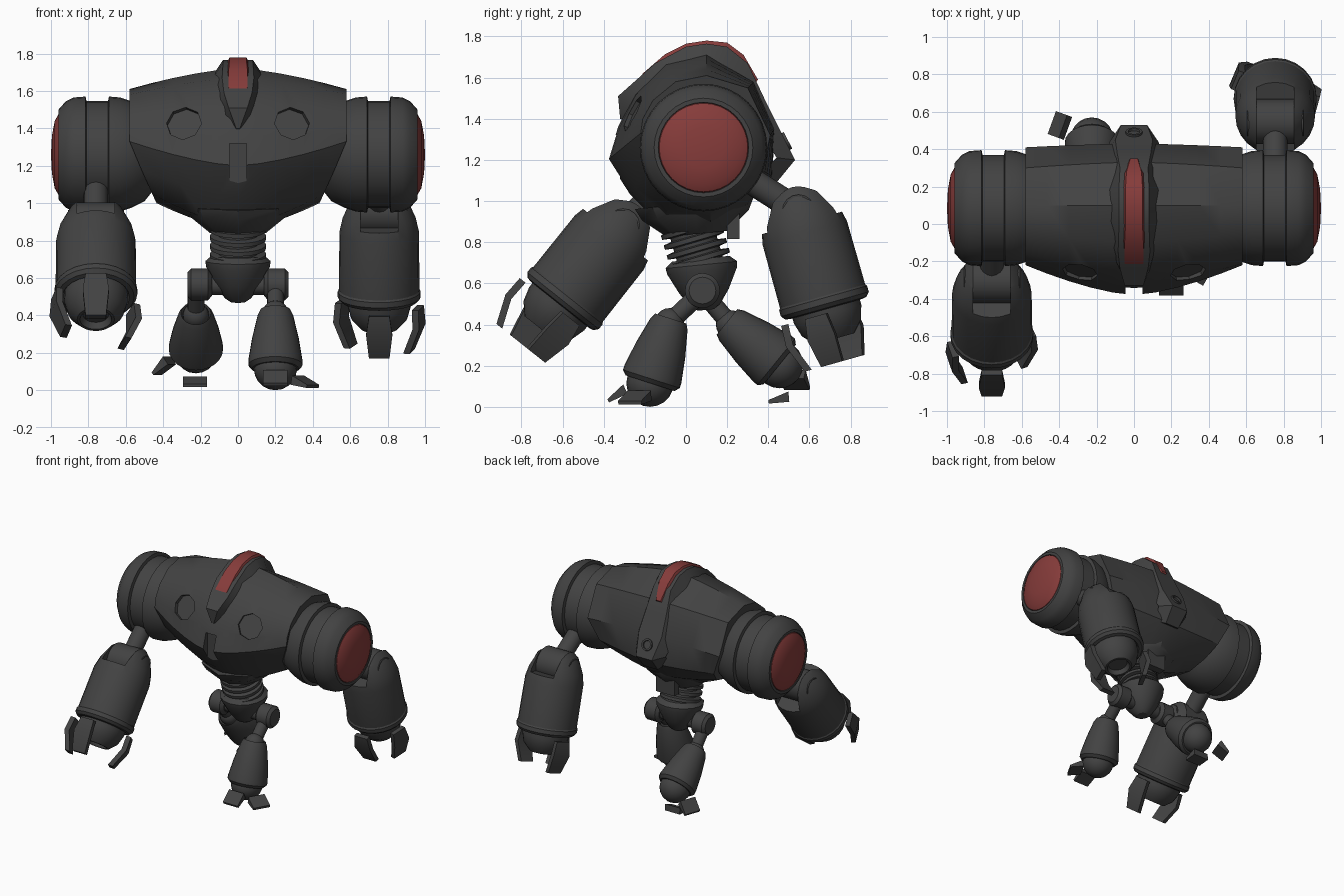
import bpy, bmesh
from math import sin, cos, pi, radians
from mathutils import Vector, Matrix

cube = bpy.data.objects.get("Cube")
if cube:
    bpy.data.objects.remove(cube)


def material(name, rgb):
    m = bpy.data.materials.new(name)
    m.use_nodes = True
    m.diffuse_color = (*rgb, 1)
    m.node_tree.nodes["Principled BSDF"].inputs["Base Color"].default_value = (*rgb, 1)
    return m


GREY = material("dark_grey_metal", (0.055, 0.055, 0.055))
RED = material("dull_red_glass", (0.24, 0.045, 0.043))
parts = []


def loft(name, rings, mat=GREY):
    """Skin a list of equal-sized point rings and cap both ends."""
    bm = bmesh.new()
    loops = [[bm.verts.new(p) for p in ring] for ring in rings]
    n = len(loops[0])
    for a, b in zip(loops, loops[1:]):
        for i in range(n):
            j = (i + 1) % n
            bm.faces.new((a[i], a[j], b[j], b[i]))
    bm.faces.new(loops[0])
    bm.faces.new(loops[-1])
    bmesh.ops.remove_doubles(bm, verts=bm.verts, dist=1e-5)
    bmesh.ops.recalc_face_normals(bm, faces=bm.faces)
    mesh = bpy.data.meshes.new(name)
    bm.to_mesh(mesh)
    bm.free()
    mesh.materials.append(mat)
    ob = bpy.data.objects.new(name, mesh)
    bpy.context.collection.objects.link(ob)
    parts.append(ob)
    return ob


def revolve(name, profile, origin, axis, mat=GREY, segs=24):
    """Turn (radius, distance) pairs about an axis."""
    q = Vector(axis).to_track_quat('Z', 'Y')
    o = Vector(origin)
    return loft(name, [[o + q @ Vector((r * cos(2 * pi * i / segs), r * sin(2 * pi * i / segs), t))
                        for i in range(segs)] for r, t in profile], mat)


def rod(name, a, b, r, segs=16):
    d = Vector(b) - Vector(a)
    return revolve(name, [(r, 0), (r, d.length)], a, d, segs=segs)


def ball(name, centre, r):
    prof = [(r * sin(pi * k / 10), -r * cos(pi * k / 10)) for k in range(11)]
    return revolve(name, prof, centre, (0, 0, 1), segs=20)


def block(name, centre, size, rot=None, taper=1.0):
    """Box whose local -y end is scaled in height by taper."""
    rot = rot or Matrix.Identity(3)
    x, y, z = (s / 2 for s in size)
    c = Vector(centre)
    rings = [[c + rot @ Vector(p) for p in ((-x, s * y, -z), (x, s * y, -z), (x, s * y, top), (-x, s * y, top))]
             for s, top in ((-1, -z + 2 * z * taper), (1, z))]
    return loft(name, rings)


def cut(target, cutter):
    mod = target.modifiers.new("cut", 'BOOLEAN')
    mod.operation = 'DIFFERENCE'
    mod.object = cutter
    bpy.context.view_layer.objects.active = target
    bpy.ops.object.modifier_apply(modifier=mod.name)
    parts.remove(cutter)
    bpy.data.objects.remove(cutter)


# Torso: barrel skinned from a middle section to slanted ends
mid = [(.1, 1.72), (-.1, 1.67), (-.25, 1.52), (-.33, 1.36), (-.38, 1.2), (-.27, 1.03),
       (-.12, .88), (.12, .86), (.3, .98), (.42, 1.12), (.43, 1.35), (.33, 1.58)]
end = [(.1, 1.61), (-.05, 1.58), (-.16, 1.49), (-.21, 1.4), (-.22, 1.33), (-.18, 1.18),
       (-.05, 1.05), (.12, 1.0), (.27, 1.05), (.37, 1.15), (.41, 1.32), (.3, 1.55)]
rings = []
for k in range(-5, 6):
    s = k / 5
    f = abs(s) ** 1.5
    rings.append([(s * (.58 - max(0, 1.32 - e[1]) * .45), m[0] + (e[0] - m[0]) * f, m[1] + (e[1] - m[1]) * f)
                  for m, e in zip(mid, end)])
torso = loft("torso", rings)
for s in (-1, 1):
    n = Vector((s * .2, -.87, .45)).normalized()
    p = Vector((s * .29, -.265, 1.43))
    cut(torso, rod("chest_cutter", p - n * .03, p + n * .08, .095, 8))
cut(torso, block("notch_cutter", (0, -.38, 1.19), (.09, .12, .26)))


# Crest ridge running over the torso and down the back
def ridge(name, rows, depth, mat):
    rings = []
    for y, z, top, base in rows:
        inward = Vector((0, .1 - y, 1.25 - z)).normalized() * depth
        p = Vector((0, y, z))
        q = p + inward
        rings.append([(-base, q.y, q.z), (-top, p.y, p.z), (top, p.y, p.z), (base, q.y, q.z)])
    loft(name, rings, mat)


ridge("crest_frame", [(-.32, 1.40, .01, .02), (-.33, 1.51, .05, .07), (-.24, 1.59, .075, .11),
                      (-.15, 1.67, .085, .13), (0, 1.75, .08, .14), (.1, 1.765, .08, .14),
                      (.2, 1.75, .08, .13), (.3, 1.67, .075, .11), (.38, 1.5, .09, .15),
                      (.45, 1.36, .1, .16), (.53, 1.2, .07, .13), (.44, 1.09, .06, .1)], .09, GREY)
ridge("crest_glass", [(-.27, 1.52, .02, .03), (-.21, 1.62, .05, .06), (-.1, 1.715, .05, .06),
                      (0, 1.765, .045, .06), (.1, 1.78, .045, .06), (.2, 1.77, .045, .06),
                      (.28, 1.71, .04, .055), (.35, 1.59, .02, .03)], .03, RED)
revolve("back_port", [(.045, -.03), (.045, .012), (.032, .012), (.03, 0)], (0, .485, 1.29), (0, .89, .45), segs=12)

# Waist: collar, coiled spine, pelvis
revolve("waist_collar", [(.29, 0), (.26, .06), (.15, .15)], (0, .04, .99), (0, .1, -1), segs=8)
block("rear_flap", (0, .23, .9), (.16, .06, .17))
spine_dir = Vector((0, .28, -.96))
spring = [(.11, -.06)]
for k in range(5):
    t = k * .05
    spring += [(.11, t), (.15, t + .006), (.15, t + .028), (.11, t + .034)]
revolve("spine_coils", spring, (0, .02, .88), spine_dir)
revolve("pelvis", [(.14, -.03), (.175, 0), (.17, .03), (.12, .13), (.07, .2), (.04, .22)],
        (0, .075, .69), (0, .1, -1), segs=16)

# Shoulders, mirrored
for side, s in (("right", -1), ("left", 1)):
    revolve(side + "_shoulder", [(.2, .46), (.25, .5), (.285, .57), (.305, .63), (.31, .69), (.285, .695),
                                 (.285, .81), (.31, .815), (.305, .88), (.285, .92), (.24, .96),
                                 (.22, .96), (.215, .94)], (0, .085, 1.26), (s, 0, 0), segs=32)
    revolve(side + "_shoulder_glass", [(.22, .945), (.215, .96), (.18, .98), (.1, .995), (0, 1)],
            (0, .085, 1.26), (s, 0, 0), RED, 32)
    rod(side + "_hip_axle", (0, .08, .56), (s * .16, .08, .56), .05)
    revolve(side + "_hip", [(.06, .14), (.085, .16), (.085, .25), (.065, .27)], (0, .08, .565), (s, 0, 0), segs=20)


# Arms: forearm barrel with slotted top, elbow, link, palm, three fingers
def arm(side, s, wrist, d):
    w, d, x = Vector(wrist), Vector(d).normalized(), Vector((s, 0, 0))
    n = Vector((0, d.z, -d.y))
    barrel = revolve(side + "_forearm", [(.16, .03), (.18, -.005), (.205, 0), (.222, .02), (.222, .05), (.215, .06),
                                         (.213, .38), (.195, .46), (.15, .56), (.1, .61)], w, -d)
    rot = Matrix((x, n, d)).transposed()
    cut(barrel, block("slot_cutter", w - d * .57, (.2, .6, .28), rot))
    elbow = w - d * .49
    rod(side + "_elbow", elbow - x * .1, elbow + x * .1, .12, 20)
    rod(side + "_elbow_pin", elbow - x * .15, elbow + x * .15, .08)
    rod(side + "_upper_arm", elbow, (w.x, .08, 1.25), .065)
    revolve(side + "_palm", [(.17, -.06), (.17, .03), (.15, .1), (.1, .155), (.085, .155), (.07, .12)], w, d)
    for fname, a in (("front", 90), ("outer", 15), ("inner", -22)):
        ca, sa = cos(radians(a)), sin(radians(a))
        if fname == "inner":
            ca = -ca
        out = x * ca + n * sa
        tan = out.cross(d)
        loft(side + "_" + fname + "_finger",
             [[w + out * (r + u * .018) + d * t + tan * (v * hw) for u, v in ((-1, -1), (1, -1), (1, 1), (-1, 1))]
              for r, t, hw in ((.215, .025, .055), (.22, .13, .07), (.165, .27, .055))])


arm("right", -1, (-.76, -.61, .5), (0, -.62, -.78))
arm("left", 1, (.755, .68, .48), (0, .27, -.96))


# Legs: thigh link, knee, flared shin, round foot
def leg(side, x, knee, ankle):
    k, a = Vector((x, *knee)), Vector((x, *ankle))
    d = a - k
    L = d.length
    rod(side + "_thigh", (x, .08, .56), k, .045)
    ball(side + "_knee", k, .07)
    revolve(side + "_shin", [(.06, .02), (.08, -.02), (.095, .01), (.125, L * .45), (.145, L * .85), (.145, L * .93),
                             (.125, L), (.1, L)], k, d)
    ball(side + "_foot", a, .115)


leg("left", .2, (-.08, .41), (-.175, .115))
leg("right", -.225, (.215, .4), (.455, .205))

# Toes: loose wedges around the feet
for name, loc, ang, tilt in (("left_front_toe", (.2, -.34, .065), 0, 25),
                             ("left_outer_toe", (.36, -.25, .045), 60, 10),
                             ("right_outer_toe", (-.405, .53, .13), -110, 35),
                             ("right_front_toe", (-.23, .45, .045), 0, 5)):
    rot = Matrix.Rotation(radians(ang), 3, 'Z') @ Matrix.Rotation(radians(tilt), 3, 'X')
    block(name, loc, (.13, .1, .05), rot, .35)

# Soft shading with crisp edges
bpy.ops.object.select_all(action='DESELECT')
for ob in parts:
    ob.select_set(True)
bpy.context.view_layer.objects.active = torso
bpy.ops.object.shade_smooth_by_angle(angle=radians(32))
